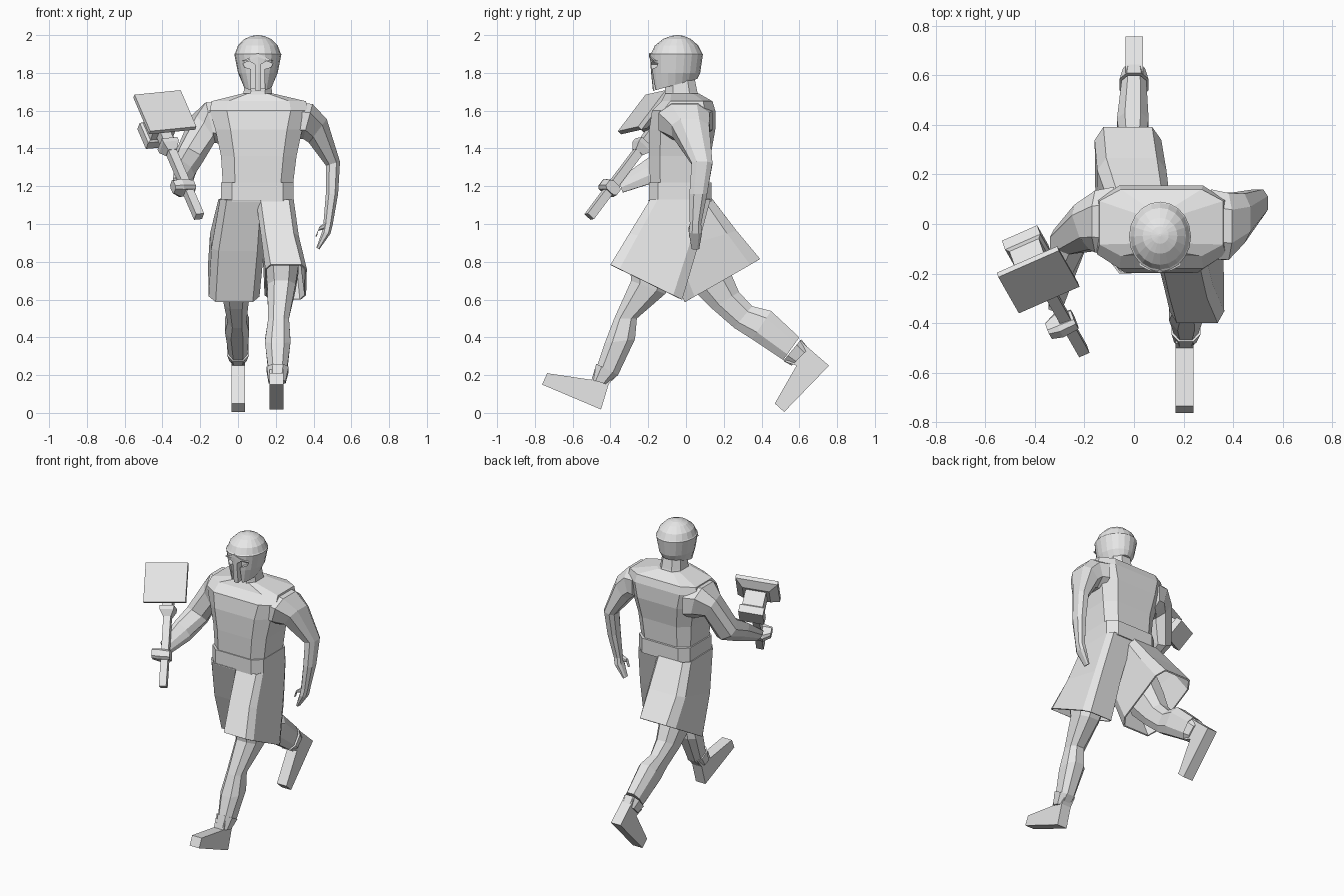
import bpy
import bmesh
from mathutils import Vector, Matrix

default_cube = bpy.data.objects.get("Cube")
if default_cube:
    bpy.data.objects.remove(default_cube, do_unlink=True)

# One plain grey for the whole figure
grey = bpy.data.materials.new("plain_grey")
grey.use_nodes = True
colour = (.8, .8, .8, 1)
grey.diffuse_color = colour
grey.node_tree.nodes["Principled BSDF"].inputs["Base Color"].default_value = colour


def finish(name, bm):
    """Turn a bmesh into a flat shaded object."""
    bmesh.ops.recalc_face_normals(bm, faces=bm.faces)
    mesh = bpy.data.meshes.new(name)
    bm.to_mesh(mesh)
    bm.free()
    mesh.materials.append(grey)
    obj = bpy.data.objects.new(name, mesh)
    bpy.context.scene.collection.objects.link(obj)
    return obj


def chamfered(c):
    """Unit eight sided section; c sets how square it is."""
    return [(1, -c), (1, c), (c, 1), (-c, 1), (-1, c), (-1, -c), (-c, -1), (c, -1)]


def round_section(n):
    turn = Matrix.Rotation(6.28319 / n, 2)
    points = [Vector((1, 0))]
    for _ in range(n - 1):
        points.append(turn @ points[-1])
    return points


def loft(name, sections, outline, capped=True):
    """Skin sections given as (first edge point, opposite point, half breadth vector)."""
    bm = bmesh.new()
    rings = []
    for p, q, breadth in sections:
        p, q, breadth = Vector(p), Vector(q), Vector(breadth)
        middle, half = (p + q) / 2, (p - q) / 2
        rings.append([bm.verts.new(middle + half * u + breadth * v) for u, v in outline])
    n = len(outline)
    for low, high in zip(rings, rings[1:]):
        for i in range(n):
            j = (i + 1) % n
            bm.faces.new((low[i], low[j], high[j], high[i]))
    if capped:
        bm.faces.new(rings[0])
        bm.faces.new(rings[-1])
    return finish(name, bm)


def prism(name, profile, place, offset):
    """Extrude a profile; place maps its points to space, offset is the depth."""
    bm = bmesh.new()
    face = bm.faces.new([bm.verts.new(place(u, v)) for u, v in profile])
    moved = bmesh.ops.extrude_face_region(bm, geom=[face])["geom"]
    verts = [v for v in moved if isinstance(v, bmesh.types.BMVert)]
    bmesh.ops.translate(bm, vec=offset, verts=verts)
    return finish(name, bm)


def upright(rows):
    """Level sections from rows of (z, x low, x high, y front, y back)."""
    return [(((x0 + x1) / 2, y0, z), ((x0 + x1) / 2, y1, z), ((x1 - x0) / 2, 0, 0))
            for z, x0, x1, y0, y1 in rows]


# Torso, neck and belt
loft("torso", upright([
    (1.2, -.08, .29, -.19, .12),
    (1.36, -.09, .31, -.195, .13),
    (1.5, -.12, .34, -.195, .155),
    (1.6, -.15, .37, -.18, .155),
    (1.65, -.14, .36, -.13, .14),
    (1.69, .02, .19, -.11, .07)]), chamfered(.65))
loft("neck", upright([(1.64, .02, .19, -.12, .08), (1.7, .03, .18, -.11, .06),
                      (1.8, .04, .17, -.11, .04)]), chamfered(.5))
loft("belt", upright([(1.12, -.09, .295, -.197, .135),
                      (1.22, -.09, .295, -.197, .135)]), chamfered(.7))

# Helmet with tapered cheeks and a domed crown
helmet_rows = upright([
    (1.8, 0, .21, -.185, .075), (1.9, -.02, .23, -.192, .09),
    (1.905, -.015, .225, -.184, .085), (1.945, 0, .21, -.165, .065),
    (1.98, .035, .175, -.12, .025), (1.995, .07, .14, -.08, -.01),
    (2, .1, .11, -.05, -.04)])
helmet_base = ((.105, -.175, 1.705), (.105, .06, 1.768), (.078, 0, 0))
helmet = loft("helmet", [helmet_base] + helmet_rows, round_section(20))

# Eye openings and cheek slits either side of the nose guard
for side in (-1, 1):
    opening = prism("opening", [(.016, 1.845), (.045, 1.862), (.08, 1.85), (.07, 1.83),
                                (.035, 1.82), (.038, 1.68), (.016, 1.68)],
                    lambda u, z: (.105 + side * u, -.3, z), (0, .165, 0))
    cut = helmet.modifiers.new("cut", "BOOLEAN")
    cut.operation = "DIFFERENCE"
    cut.object = opening
    bpy.context.view_layer.objects.active = helmet
    bpy.ops.object.modifier_apply(modifier=cut.name)
    bpy.data.objects.remove(opening, do_unlink=True)

# Raised brow over the eyes
prism("brow", [(-.085, 1.862), (-.045, 1.88), (0, 1.905), (.045, 1.88), (.085, 1.862),
               (.045, 1.868), (0, 1.885), (-.045, 1.868)],
      lambda u, z: (.105 + u, -.196 + 4 * u * u, z), (0, .03, 0))

# Skirt halves, each following its thigh
skirts = {
    "left_skirt": [((.195, -.19, 1.13), (.195, .13, 1.13), .1),
                   ((.22, -.3, .95), (.23, .06, .87), .1),
                   ((.255, -.4, .785), (.25, -.02, .6), .11)],
    "right_skirt": [((.03, -.19, 1.13), (.02, .13, 1.13), .115),
                    ((.0, -.1, .86), (-.01, .26, .96), .13),
                    ((-.02, .0, .59), (-.025, .385, .81), .125)]}
for name, rows in skirts.items():
    skirt = loft(name, [(p, q, (w, 0, 0)) for p, q, w in rows], chamfered(.75), False)
    cloth = skirt.modifiers.new("cloth", "SOLIDIFY")
    cloth.thickness = .01


def leg(name, rows):
    """Leg from rows of (x, half width, front y, front z, back y, back z)."""
    loft(name, [((x, y0, z0), (x, y1, z1), (w, 0, 0)) for x, w, y0, z0, y1, z1 in rows],
         chamfered(.5))


leg("left_leg", [
    (.2, .08, -.17, 1.1, .1, 1.1), (.23, .09, -.3, .8, -.06, .72),
    (.23, .075, -.29, .7, -.11, .63), (.215, .055, -.38, .5, -.26, .5),
    (.21, .068, -.43, .37, -.27, .39), (.21, .05, -.47, .25, -.36, .2)])
leg("right_leg", [
    (.02, .08, -.13, 1.05, .1, 1.1), (-.01, .085, .02, .67, .22, .78),
    (-.01, .065, .14, .55, .28, .64), (-.005, .05, .255, .45, .35, .565),
    (-.005, .064, .35, .39, .45, .54), (.0, .05, .515, .28, .6, .4)])

# Boot cuffs and boots
leg("left_cuff", [(.21, .058, -.475, .26, -.36, .2), (.207, .045, -.5, .175, -.415, .15)])
leg("right_cuff", [(.0, .058, .515, .275, .61, .39), (.0, .045, .56, .25, .65, .34)])
left_sole = [(-.48, .23), (-.5, .175), (-.735, .21), (-.762, .15), (-.45, .018),
             (-.41, .15), (-.37, .2)]
right_sole = [(.525, .27), (.585, .25), (.47, .05), (.52, .005), (.757, .25),
              (.63, .36), (.605, .385)]
for name, x, sole in (("left_boot", .168, left_sole), ("right_boot", -.035, right_sole)):
    prism(name, sole, lambda y, z: (x, y, z), (.072, 0, 0))

# Left arm hanging back, with hand and thumb
loft("left_arm", [
    ((.31, 0, 1.645), (.31, 0, 1.45), (0, .14, 0)),
    ((.395, -.01, 1.635), (.345, -.01, 1.45), (0, .135, 0)),
    ((.47, .02, 1.555), (.375, .03, 1.43), (0, .1, 0)),
    ((.54, .085, 1.33), (.465, .085, 1.31), (0, .055, 0)),
    ((.53, .065, 1.16), (.465, .065, 1.16), (0, .047, 0)),
    ((.502, .05, 1), (.452, .05, 1), (0, .03, 0)),
    ((.49, .05, .95), (.445, .05, .96), (0, .035, 0)),
    ((.43, .05, .865), (.415, .05, .875), (0, .02, 0))], chamfered(.5))
loft("left_thumb", [
    ((.465, .035, 1.01), (.455, .035, .97), (0, .014, 0)),
    ((.43, .025, .985), (.425, .025, .965), (0, .012, 0)),
    ((.418, .025, .935), (.41, .025, .935), (0, .008, 0))], chamfered(.5))

# Right arm reaching forward
loft("right_arm", [
    ((-.08, .01, 1.64), (-.08, .01, 1.42), (0, .14, 0)),
    ((-.17, .01, 1.645), (-.12, .01, 1.43), (0, .125, 0)),
    ((-.235, -.01, 1.57), (-.14, -.02, 1.43), (-.03, .09, 0)),
    ((-.325, -.08, 1.38), (-.2, -.05, 1.31), (-.03, .05, -.04)),
    ((-.335, -.2, 1.32), (-.235, -.18, 1.24), (-.01, .02, -.04)),
    ((-.345, -.34, 1.23), (-.29, -.34, 1.18), (0, .01, -.025))], chamfered(.5))

# Hammer frame: across the face, out of the back, up the handle
across = Vector((.91, .4, .09)).normalized()
up = Vector((-.37, .55, .75))
up = (up - across * up.dot(across)).normalized()
back = up.cross(across)
if back.y < 0:
    back = -back
face_centre = Vector((-.384, -.234, 1.6))


def at(a, b, u):
    return face_centre + across * a + back * b + up * u


def hammer_block(name, rows, along_handle=False):
    """Square sections; rows are (position, half width, half height)."""
    sections = []
    for position, w, h in rows:
        if along_handle:
            ends = at(0, .12 - h, position), at(0, .12 + h, position)
        else:
            ends = at(0, position, h), at(0, position, -h)
        sections.append((*ends, across * w))
    loft(name, sections, [(1, 1), (-1, 1), (-1, -1), (1, -1)])


hammer_block("hammer_face", [(0, .134, .128), (.025, .134, .128), (.06, .085, .08)])
hammer_block("hammer_back", [(.055, .065, .06), (.16, .065, .06), (.17, .078, .07),
                             (.22, .078, .07)])
hammer_block("hammer_collar", [(-.05, .03, .03), (-.12, .03, .03), (-.125, .045, .045),
                               (-.15, .045, .045), (-.19, .025, .025)], True)
hammer_block("hammer_handle", [(-.04, .023, .023), (-.64, .023, .023)], True)

# Right hand wrapped around the handle
loft("right_hand", [
    (at(-.08, .11, -.4), at(-.08, .11, -.46), back * .03),
    (at(-.035, .12, -.4), at(-.035, .12, -.47), back * .05),
    (at(.035, .12, -.41), at(.035, .12, -.47), back * .04)], chamfered(.6))
